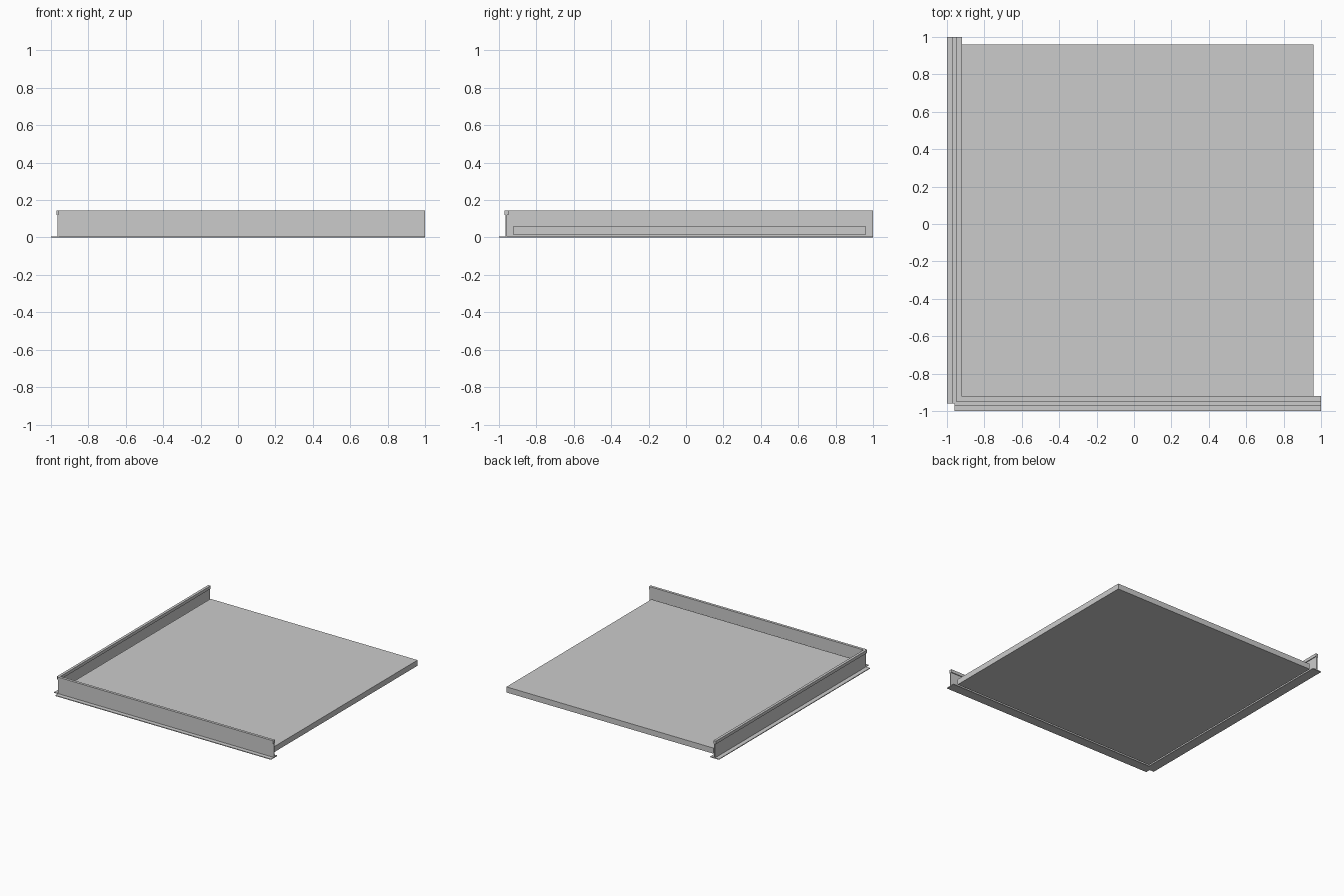
import bpy, bmesh
from mathutils import Matrix, Vector

if "Cube" in bpy.data.objects:
    bpy.data.objects.remove(bpy.data.objects["Cube"])

C = -0.96  # centreline of both rails

def finish(name, bm):
    bmesh.ops.recalc_face_normals(bm, faces=bm.faces[:])
    me = bpy.data.meshes.new(name)
    bm.to_mesh(me)
    bm.free()
    ob = bpy.data.objects.new(name, me)
    bpy.context.collection.objects.link(ob)
    return ob

# Inverted-T section: half profile (offset, z), mirrored across the web
HALF = [(0.04, 0), (0.04, 0.006), (0.004, 0.006), (0.004, 0.12),
        (0.011, 0.12), (0.011, 0.145)]
PROFILE = HALF + [(-u, z) for u, z in reversed(HALF)]

def t_rail(name, along_y):
    bm = bmesh.new()
    place = (lambda u, z: (C + u, C, z)) if along_y else (lambda u, z: (C, C + u, z))
    face = bm.faces.new([bm.verts.new(place(u, z)) for u, z in PROFILE])
    ext = bmesh.ops.extrude_face_region(bm, geom=[face], use_keep_orig=True)
    moved = [g for g in ext["geom"] if isinstance(g, bmesh.types.BMVert)]
    length = 1 - C
    bmesh.ops.translate(bm, verts=moved,
                        vec=Vector((0, length, 0) if along_y else (length, 0, 0)))
    return finish(name, bm)

# Two support rails meeting at the front left corner
t_rail("left_rail", True)
t_rail("front_rail", False)

# Ceiling panel between the rails
lo, hi, z0, z1 = -0.922, 0.96, 0.014, 0.06
bm = bmesh.new()
bmesh.ops.create_cube(bm, size=1, matrix=Matrix.Translation(
    ((lo + hi) / 2, (lo + hi) / 2, (z0 + z1) / 2)) @ Matrix.Diagonal((hi - lo, hi - lo, z1 - z0, 1)))
finish("ceiling_panel", bm)
